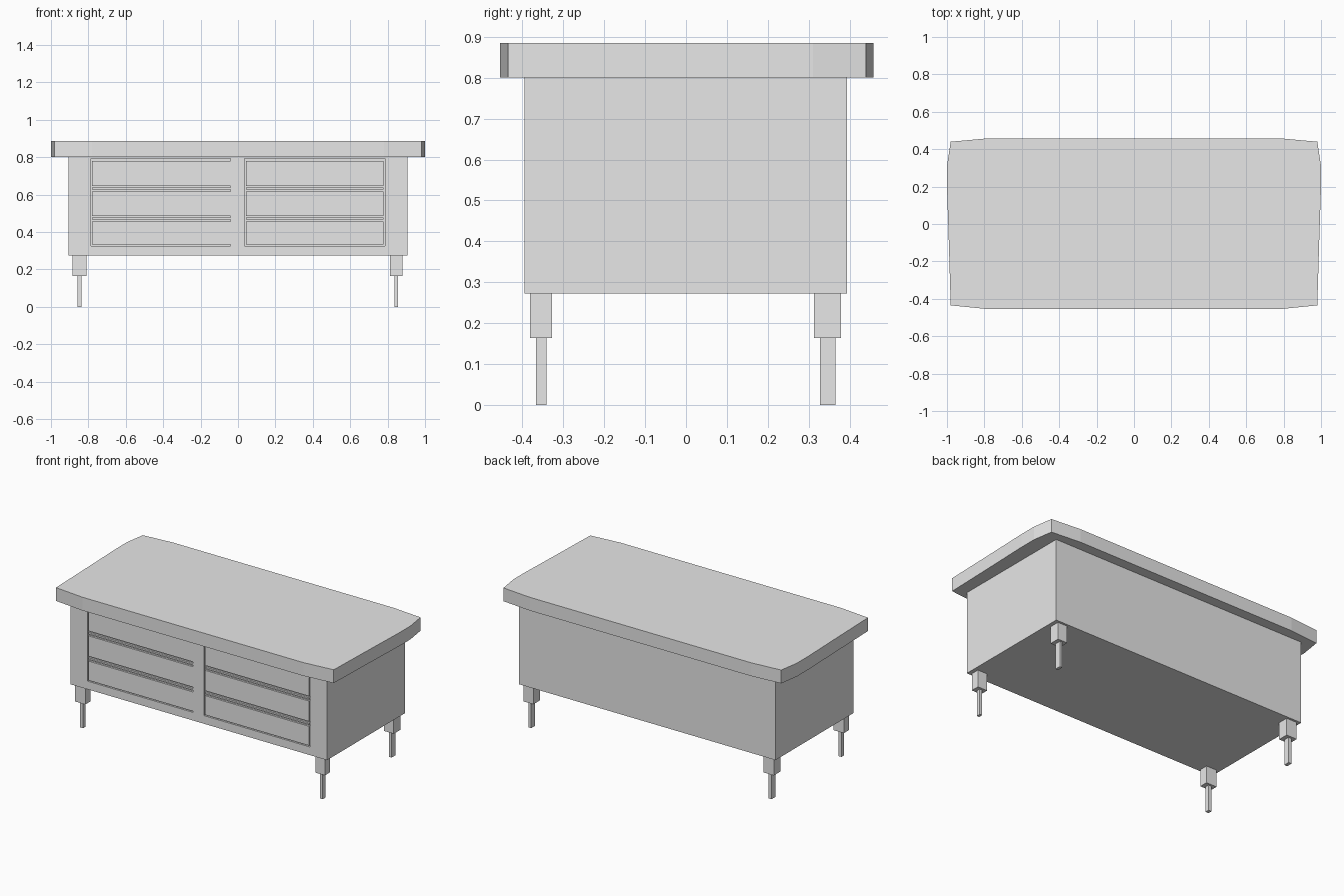
import bpy, bmesh

default = bpy.data.objects.get("Cube")
if default:
    bpy.data.objects.remove(default, do_unlink=True)

# Single plain grey finish
GREY = (0.8, 0.8, 0.8, 1.0)
grey = bpy.data.materials.new("plain_grey")
grey.use_nodes = True
grey.diffuse_color = GREY
grey.node_tree.nodes["Principled BSDF"].inputs["Base Color"].default_value = GREY


def finish(name, bm):
    bmesh.ops.recalc_face_normals(bm, faces=bm.faces)
    mesh = bpy.data.meshes.new(name)
    bm.to_mesh(mesh)
    bm.free()
    mesh.materials.append(grey)
    obj = bpy.data.objects.new(name, mesh)
    bpy.context.collection.objects.link(obj)
    return obj


def add_box(bm, xs, ys, zs):
    verts = bmesh.ops.create_cube(bm, size=1)["verts"]
    for v in verts:
        for axis, (low, high) in enumerate((xs, ys, zs)):
            v.co[axis] = high if v.co[axis] > 0 else low


def box(name, *ranges):
    bm = bmesh.new()
    add_box(bm, *ranges)
    return finish(name, bm)


# Gently bowed tabletop, extruded from its outline
TOP, UNDER, FLOOR, BLOCK = 0.885, 0.80, 0.273, 0.164
half = [(0.78, -0.455), (0.98, -0.435), (0.99, -0.1),
        (1.0, 0.2), (1.0, 0.31), (0.98, 0.44), (0.78, 0.458)]
outline = half + [(-x, y) for x, y in reversed(half)]
bm = bmesh.new()
base = bm.faces.new([bm.verts.new((x, y, UNDER)) for x, y in outline])
new = bmesh.ops.extrude_face_region(bm, geom=[base])["geom"]
for v in new:
    if isinstance(v, bmesh.types.BMVert):
        v.co.z = TOP
finish("tabletop", bm)

# Cabinet body
body = box("cabinet_body", (-0.907, 0.905), (-0.395, 0.393), (FLOOR, UNDER))

# Grooves that outline the two banks of three drawers
depth = (-0.42, -0.383)
BOTTOM, TOP_GAP = 0.325, 0.793
bm = bmesh.new()
for left, right in ((-0.787, -0.04), (0.035, 0.786)):
    add_box(bm, (left, right), depth, (BOTTOM, BOTTOM + 0.007))
    add_box(bm, (left, right), depth, (TOP_GAP - 0.013, TOP_GAP))
    for z in (0.455, 0.616):
        add_box(bm, (left, right), depth, (z, z + 0.011))
        add_box(bm, (left, right), depth, (z + 0.021, z + 0.031))
for x in (-0.787, 0.035, 0.779):
    add_box(bm, (x, x + 0.007), depth, (BOTTOM, TOP_GAP))
cutter = finish("groove_cutter", bm)
cutter.hide_render = True

mod = body.modifiers.new("drawer_grooves", 'BOOLEAN')
mod.operation = 'DIFFERENCE'
mod.solver = 'EXACT'
mod.use_self = True
mod.object = cutter
bpy.context.view_layer.objects.active = body
bpy.ops.object.modifier_apply(modifier=mod.name)
bpy.data.objects.remove(cutter, do_unlink=True)

# Stepped legs: a square block with a thin foot below
for side, x, block_w, foot_w in (("right", -0.848, 0.037, 0.011),
                                 ("left", 0.846, 0.034, 0.009)):
    for end, y, block_d, foot_d in (("front", -0.354, 0.027, 0.013),
                                    ("back", 0.346, 0.033, 0.019)):
        box(f"{end}_{side}_leg_block", (x - block_w, x + block_w),
            (y - block_d, y + block_d), (BLOCK, FLOOR))
        box(f"{end}_{side}_foot", (x - foot_w, x + foot_w),
            (y - foot_d, y + foot_d), (0, BLOCK))
